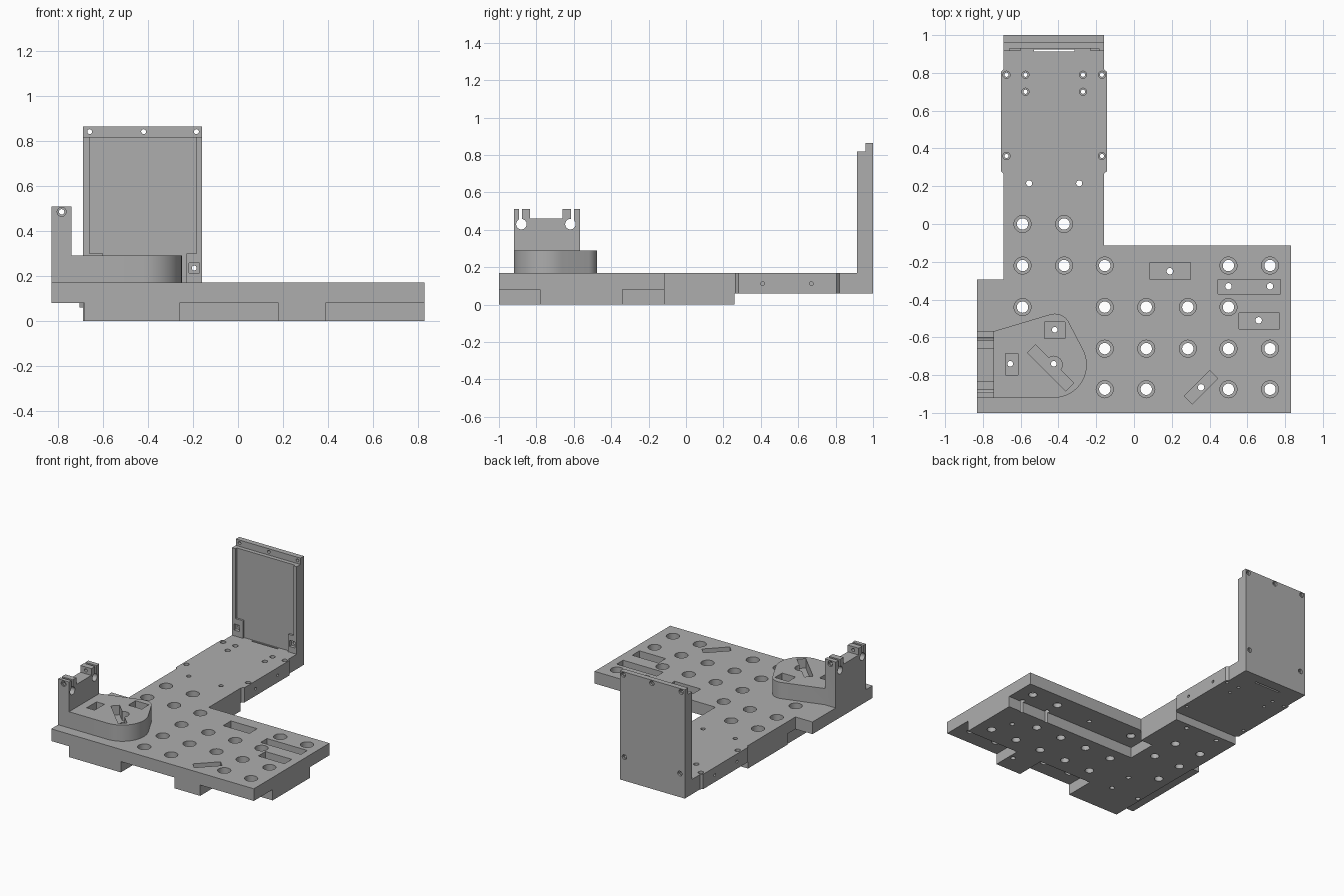
import bpy, bmesh, math

cube = bpy.data.objects.get("Cube")
if cube:
    bpy.data.objects.remove(cube, do_unlink=True)

grey = bpy.data.materials.new("machined grey")
grey.use_nodes = True
colour = (0.42, 0.42, 0.42, 1)
grey.diffuse_color = colour
grey.node_tree.nodes["Principled BSDF"].inputs["Base Color"].default_value = colour


# A solid is an outline, a start and end along an axis, and that axis
def box(x0, x1, y0, y1, z0, z1):
    return [(x0, y0), (x1, y0), (x1, y1), (x0, y1)], z0, z1, "z"


def disc(u, v, r, lo, hi, axis="z", n=32):
    turns = [2 * math.pi * i / n for i in range(n)]
    return [(u + r * math.cos(a), v + r * math.sin(a)) for a in turns], lo, hi, axis


def tilted(x, y, length, width, degrees, z0, z1):
    c, s = math.cos(math.radians(degrees)), math.sin(math.radians(degrees))
    l, w = length / 2, width / 2
    corners = [(-l, -w), (l, -w), (l, w), (-l, w)]
    return [(x + u * c - v * s, y + u * s + v * c) for u, v in corners], z0, z1, "z"


def arc(x, y, r, start, end, steps=16):
    angles = [math.radians(start + (end - start) * i / steps) for i in range(steps + 1)]
    return [(x + r * math.cos(a), y + r * math.sin(a)) for a in angles]


def build(name, solids):
    place = {"z": lambda u, v, w: (u, v, w),
             "x": lambda u, v, w: (w, u, v),
             "y": lambda u, v, w: (u, w, v)}
    bm = bmesh.new()
    for points, lo, hi, axis in solids:
        low = [bm.verts.new(place[axis](u, v, lo)) for u, v in points]
        high = [bm.verts.new(place[axis](u, v, hi)) for u, v in points]
        bm.faces.new(low)
        bm.faces.new(high)
        for i in range(len(low)):
            j = (i + 1) % len(low)
            bm.faces.new((low[i], low[j], high[j], high[i]))
    bmesh.ops.recalc_face_normals(bm, faces=bm.faces)
    mesh = bpy.data.meshes.new(name)
    bm.to_mesh(mesh)
    bm.free()
    mesh.materials.append(grey)
    ob = bpy.data.objects.new(name, mesh)
    bpy.context.collection.objects.link(ob)
    return ob


def combine(target, solids, operation="DIFFERENCE"):
    tool = build("cutter", solids)
    tool.hide_render = True
    mod = target.modifiers.new("boolean", "BOOLEAN")
    mod.operation, mod.solver, mod.object = operation, "EXACT", tool
    bpy.context.view_layer.objects.active = target
    bpy.ops.object.modifier_apply(modifier=mod.name)
    bpy.data.objects.remove(tool, do_unlink=True)


TOP = 0.17        # top of the plate
FLOOR = 0.11      # floor of pockets and counterbores
LEDGE = 0.08      # underside of the relieved edges

# Base plate with its long arm
outline = [(-0.83, -1), (0.83, -1), (0.83, -0.115), (-0.16, -0.115),
           (-0.16, 0.265), (-0.143, 0.28), (-0.143, 0.805), (-0.16, 0.82),
           (-0.16, 1), (-0.69, 1), (-0.69, 0.82), (-0.705, 0.805),
           (-0.705, 0.28), (-0.69, 0.265), (-0.69, -0.295), (-0.83, -0.295)]
base = build("base_plate", [(outline, 0, TOP, "z")])

# Upright panel at the end of the arm
combine(base, [box(-0.69, -0.16, 0.915, 1, 0.1, 0.865)], "UNION")
combine(base, [box(-1, 0.1, 0.9, 0.96, 0.818, 1)])
combine(base, [box(-0.66, -0.185, 0.9, 0.93, 0.3, 0.9)])
combine(base, [box(-0.6, -0.23, 0.9, 0.93, TOP, 0.35)])

# Relieved underside
combine(base, [box(-1, 0.1, 0.26, 1.1, -0.1, 0.06),
               box(-1, -0.683, -1.1, -0.2, -0.1, LEDGE),
               box(-0.26, 0.18, -1.1, -0.78, -0.1, LEDGE),
               box(0.39, 0.9, -1.1, -0.78, -0.1, LEDGE)])
combine(base, [box(-0.26, 0.9, -0.34, -0.115, -0.1, LEDGE)])

# Grid of counterbored holes
rows = {0: (-0.59, -0.37),
        -0.22: (-0.59, -0.37, -0.155, 0.5, 0.72),
        -0.44: (-0.59, -0.155, 0.065, 0.285, 0.5),
        -0.66: (-0.155, 0.065, 0.285, 0.5, 0.72),
        -0.875: (-0.155, 0.065, 0.5, 0.72)}
grid = [(x, y) for y, xs in rows.items() for x in xs]
combine(base, [disc(x, y, 0.045, FLOOR, 0.3) for x, y in grid])
combine(base, [disc(x, y, 0.03, -0.1, 0.15) for x, y in grid])

# Pockets in the plate, with screw holes
combine(base, [box(0.085, 0.3, -0.295, -0.205, FLOOR, 0.3),
               box(0.445, 0.775, -0.37, -0.295, FLOOR, 0.3),
               box(0.555, 0.77, -0.555, -0.47, FLOOR, 0.3),
               tilted(0.355, -0.865, 0.19, 0.06, 45, FLOOR, 0.3)])
screws = [(0.19, -0.25), (0.5, -0.33), (0.72, -0.33), (0.66, -0.51), (0.355, -0.865)]
clamp_screws = [(-0.42, -0.56), (-0.655, -0.74), (-0.425, -0.74)]
combine(base, [disc(x, y, 0.017, -0.1, 0.3) for x, y in screws + clamp_screws])

# Arm holes, floor slot and side holes
arm_holes = [(x, y) for y, xs in {0.79: (-0.675, -0.575, -0.27, -0.17),
                                  0.7: (-0.575, -0.27),
                                  0.36: (-0.675, -0.17)}.items() for x in xs]
combine(base, [disc(x, y, 0.019, 0.15, 0.3) for x, y in arm_holes])
combine(base, [disc(x, y, 0.011, -0.1, 0.16) for x, y in arm_holes])
combine(base, [disc(x, 0.215, 0.016, -0.1, 0.3) for x in (-0.555, -0.29)]
        + [box(-0.53, -0.315, 0.912, 0.925, -0.1, 0.2)])
for x0, x1 in ((-0.8, -0.69), (-0.16, 0)):
    combine(base, [disc(y, z, 0.01, x0, x1, "x", 16)
                   for y, z in ((0.41, 0.112), (0.67, 0.112), (0.955, 0.26), (0.955, 0.665))])

# Panel screw holes and square pockets
panel_holes = [(-0.66, 0.842), (-0.42, 0.842), (-0.185, 0.842), (-0.65, 0.235), (-0.195, 0.235)]
combine(base, [disc(x, z, 0.011, 0.9, 1.1, "y", 16) for x, z in panel_holes])
combine(base, [disc(x, z, 0.018, 0.985, 1.1, "y", 16) for x, z in panel_holes])
combine(base, [box(x - 0.023, x + 0.023, 0.9, 0.94, 0.212, 0.258) for x in (-0.65, -0.195)])

# Teardrop clamp block
drop = ([(-0.83, -0.92)] + arc(-0.425, -0.745, 0.175, -90, 28)
        + arc(-0.42, -0.56, 0.085, 28, 106) + [(-0.74, -0.567), (-0.83, -0.567)])
clamp = build("clamp_block", [(drop, TOP, 0.29, "z")])
combine(clamp, [box(-0.83, -0.74, -0.92, -0.567, TOP, 0.51)], "UNION")
combine(clamp, [box(-0.475, -0.365, -0.605, -0.52, 0.22, 0.4),
                box(-0.68, -0.615, -0.8, -0.685, 0.22, 0.4),
                tilted(-0.442, -0.762, 0.285, 0.06, -45, 0.22, 0.4)])
combine(clamp, [disc(-0.425, -0.745, 0.045, 0.22, 0.4)])
combine(clamp, [disc(x, y, 0.015, 0.1, 0.4) for x, y in clamp_screws])

# Forked top of the clamp post
seats = (-0.88, -0.618)
combine(clamp, [box(-0.9, -0.7, -0.835, -0.66, 0.46, 0.6),
                box(-0.9, -0.7, -0.893, -0.877, 0.43, 0.6),
                box(-0.9, -0.7, -0.616, -0.6, 0.43, 0.6)])
combine(clamp, [disc(y, 0.43, 0.028, -0.9, -0.7, "x") for y in seats])
combine(clamp, [disc(-0.785, 0.485, 0.012, -1, -0.5, "y", 20)])
combine(clamp, [disc(-0.785, 0.485, 0.02, -1, -0.91, "y", 20),
                disc(-0.785, 0.485, 0.02, -0.578, -0.5, "y", 20)])

# Smooth bores with crisp edges
for ob in (base, clamp):
    bpy.ops.object.select_all(action="DESELECT")
    ob.select_set(True)
    bpy.context.view_layer.objects.active = ob
    bpy.ops.object.shade_smooth_by_angle(angle=math.radians(30))
